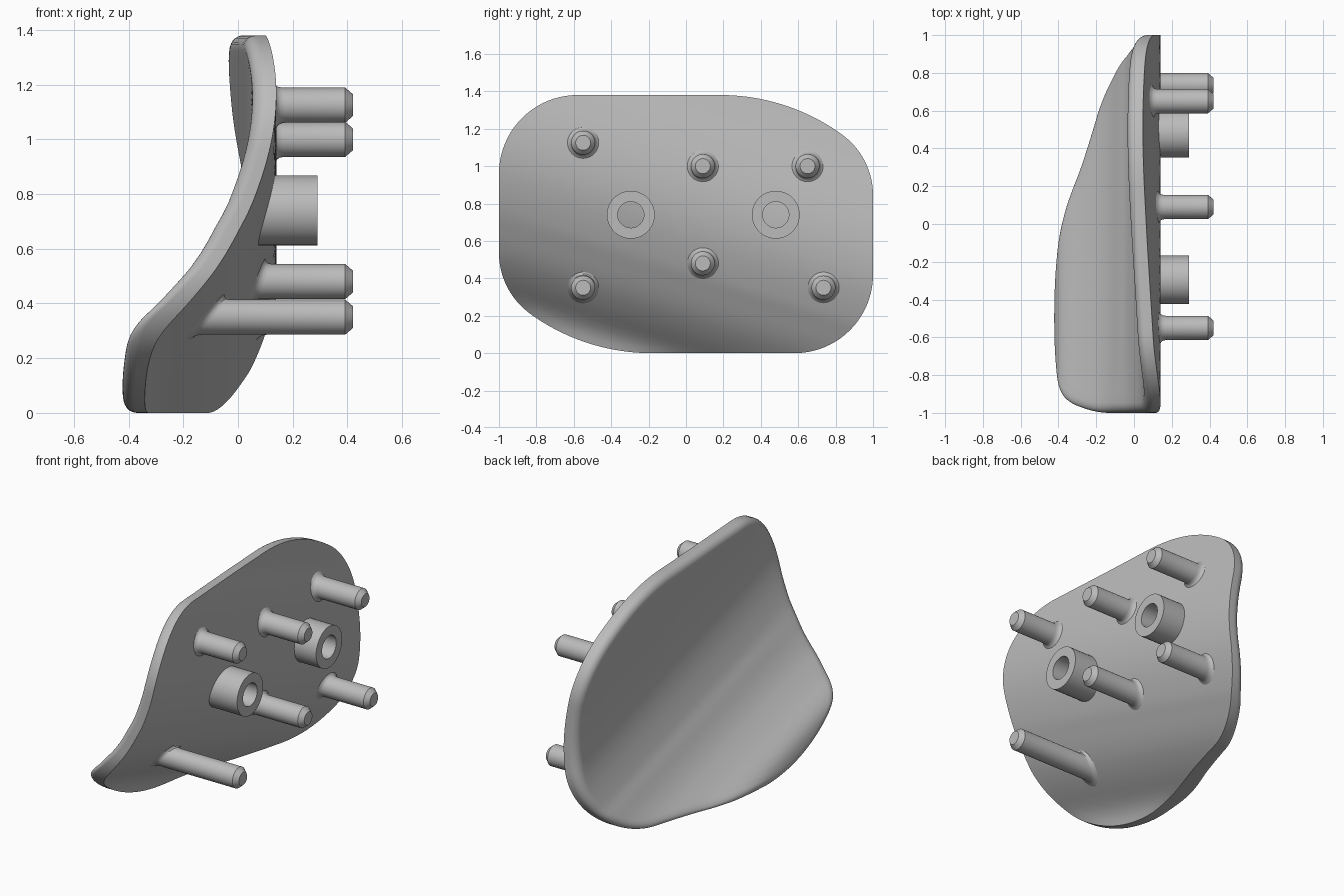
import bpy, bmesh, math

cube = bpy.data.objects.get("Cube")
if cube:
    bpy.data.objects.remove(cube, do_unlink=True)

grey = bpy.data.materials.new("plain grey")
grey.use_nodes = True
grey.diffuse_color = (0.5, 0.5, 0.5, 1)
grey.node_tree.nodes["Principled BSDF"].inputs["Base Color"].default_value = (0.5, 0.5, 0.5, 1)

# S-shaped sweep of the plate: depth x against the slanted height s
SLANT = 0.31
KNOTS = [(-.13, -.347), (-.06, -.325), (0, -.285), (.1, -.18), (.19, -.10),
         (.27, -.045), (.37, .01), (.45, .05), (.61, .105), (.75, .133),
         (.9, .14), (1.05, .127), (1.2, .10), (1.35, .07), (1.5, .045)]


def knot_slope(i):
    a, b = KNOTS[max(i - 1, 0)], KNOTS[min(i + 1, len(KNOTS) - 1)]
    return (b[1] - a[1]) / (b[0] - a[0])


def sweep(s):
    s = min(max(s, KNOTS[0][0]), KNOTS[-1][0])
    i = 0
    while i < len(KNOTS) - 2 and s > KNOTS[i + 1][0]:
        i += 1
    (s0, x0), (s1, x1) = KNOTS[i], KNOTS[i + 1]
    w = s1 - s0
    t = (s - s0) / w
    m0, m1 = knot_slope(i) * w, knot_slope(i + 1) * w
    return (x0 * (1 + 2 * t) * (1 - t) ** 2 + m0 * t * (1 - t) ** 2
            + x1 * t * t * (3 - 2 * t) + m1 * t * t * (t - 1))


def outer_x(y, z):
    return sweep(z + SLANT * y)


def inner_x(y, z):
    s = z + SLANT * y
    slope = (sweep(s + .02) - sweep(s - .02)) / .04
    return sweep(s) - .088 * math.sqrt(1 + 1.1 * slope * slope)


def finish(name, bm, angle=35):
    bmesh.ops.recalc_face_normals(bm, faces=bm.faces)
    mesh = bpy.data.meshes.new(name)
    bm.to_mesh(mesh)
    bm.free()
    ob = bpy.data.objects.new(name, mesh)
    bpy.context.collection.objects.link(ob)
    mesh.materials.append(grey)
    bpy.ops.object.select_all(action='DESELECT')
    bpy.context.view_layer.objects.active = ob
    ob.select_set(True)
    bpy.ops.object.shade_smooth_by_angle(angle=math.radians(angle))
    return ob


def bridge(bm, a, b):
    n = len(a)
    for i in range(n):
        j = (i + 1) % n
        bm.faces.new((a[i], a[j], b[j], b[i]))


# Plate outline: arcs (centre y, centre z, radius, start and end angle), joined by straights
ARCS = [(.6, .844, .4, 0, 54), (.183, .27, 1.11, 54, 90), (-.58, .96, .42, 90, 180),
        (-.6, .536, .4, 180, 234), (-.183, 1.11, 1.11, 234, 270), (.58, .42, .42, 270, 360)]
corners = []
for cy, cz, r, a0, a1 in ARCS:
    n = 20
    for k in range(n + 1):
        a = math.radians(a0 + (a1 - a0) * k / n)
        corners.append((cy + r * math.cos(a), cz + r * math.sin(a), a))
outline = []
for p, q in zip(corners, corners[1:] + corners[:1]):
    gap = math.dist(p[:2], q[:2])
    if gap < .008:
        continue
    n = math.ceil(gap / .05)
    for k in range(n):
        t = k / n
        outline.append((p[0] + (q[0] - p[0]) * t, p[1] + (q[1] - p[1]) * t, p[2]))

# Curved plate: sharp rim on the peg side, rounded rim on the hollow side
MID = .69
ROUND = .055
RINGS = 24
bm = bmesh.new()


def plate_ring(x_of, inset, scale, lift=0):
    ring = []
    for y, z, a in outline:
        y = (y - inset * math.cos(a)) * scale
        z = MID + (z - inset * math.sin(a) - MID) * scale
        ring.append(bm.verts.new((x_of(y, z) + lift, y, z)))
    return ring


rings = [plate_ring(outer_x, 0, k / RINGS) for k in range(1, RINGS + 1)]
for k in range(9):
    a = math.pi / 2 * k / 8
    rings.append(plate_ring(inner_x, ROUND * (1 - math.cos(a)), 1, ROUND * (1 - math.sin(a))))
rings += [plate_ring(inner_x, ROUND, k / RINGS) for k in range(RINGS - 1, 0, -1)]
for a, b in zip(rings, rings[1:]):
    bridge(bm, a, b)
bm.faces.new(rings[0])
bm.faces.new(rings[-1])
finish("curved_plate", bm, 40)


# Turned parts along x; a profile step is (radius, x, whether x is measured from the plate)
def turned(name, y, z, profile, cap, sides=40):
    bm = bmesh.new()
    rings = []
    for r, x, on_plate in profile:
        ring = []
        for k in range(sides):
            a = 2 * math.pi * k / sides
            py, pz = y + r * math.cos(a), z + r * math.sin(a)
            ring.append(bm.verts.new((x + (outer_x(py, pz) if on_plate else 0), py, pz)))
        rings.append(ring)
    for a, b in zip(rings, rings[1:]):
        bridge(bm, a, b)
    if cap:
        bm.faces.new(rings[-1])
    finish(name, bm)


# Locating pegs with a flared root and chamfered tip
PEG = [(.088, -.003, True), (.074, .006, True), (.067, .016, True), (.064, .032, True),
       (.064, .392, False), (.04, .42, False)]
for i, (y, z) in enumerate([(-.55, 1.125), (.09, 1.0), (.65, 1.0),
                            (-.55, .35), (.09, .48), (.735, .35)]):
    turned(f"peg_{i + 1}", y, z, PEG, True)

# Hollow screw bosses
BOSS = [(.128, -.01, True), (.128, .29, False), (.07, .29, False), (.07, -.01, True)]
for side, y in (("front", -.295), ("back", .48)):
    turned(f"{side}_screw_boss", y, .74, BOSS, False)
